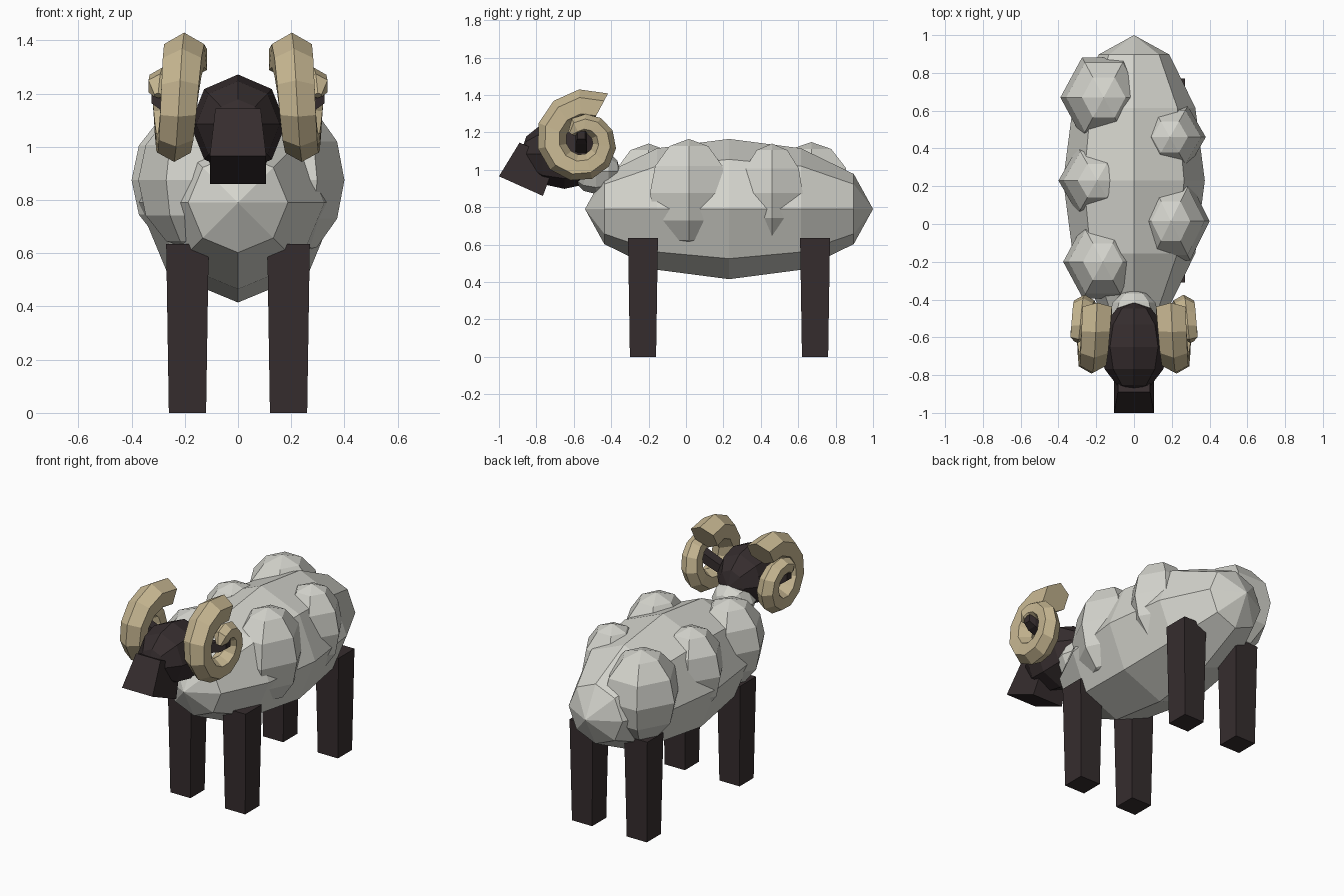
import bpy, bmesh
from math import sin, cos, pi, radians
from mathutils import Vector

if "Cube" in bpy.data.objects:
    bpy.data.objects.remove(bpy.data.objects["Cube"])


def material(name, rgb):
    m = bpy.data.materials.new(name)
    m.use_nodes = True
    m.diffuse_color = (*rgb, 1)
    m.node_tree.nodes["Principled BSDF"].inputs["Base Color"].default_value = (*rgb, 1)
    return m


WOOL = material("wool_grey", (0.66, 0.66, 0.61))
DARK = material("dark_brown", (0.036, 0.026, 0.027))
HORN = material("horn_tan", (0.58, 0.48, 0.29))


def loft(name, rings, mat):
    """Skin a list of equal-length rings and close both ends."""
    bm = bmesh.new()
    loops = [[bm.verts.new(p) for p in ring] for ring in rings]
    n = len(loops[0])
    for a, b in zip(loops, loops[1:]):
        for i in range(n):
            j = (i + 1) % n
            bm.faces.new((a[i], a[j], b[j], b[i]))
    bm.faces.new(loops[0])
    bm.faces.new(loops[-1])
    bmesh.ops.remove_doubles(bm, verts=bm.verts, dist=0.0005)
    bmesh.ops.recalc_face_normals(bm, faces=bm.faces)
    mesh = bpy.data.meshes.new(name)
    bm.to_mesh(mesh)
    bm.free()
    mesh.materials.append(mat)
    obj = bpy.data.objects.new(name, mesh)
    bpy.context.collection.objects.link(obj)
    return obj


def ellipsoid(name, centre, radii, segs, axis, mat, bands=6):
    """Faceted ball with its poles on the y or z axis."""
    rings = []
    for k in range(bands + 1):
        t = pi * k / bands
        ring = []
        for i in range(segs):
            a = 2 * pi * i / segs
            u, v, w = sin(t) * cos(a), sin(t) * sin(a), cos(t)
            d = (u, w, v) if axis == "y" else (u, v, w)
            ring.append([c + r * e for c, r, e in zip(centre, radii, d)])
        rings.append(ring)
    return loft(name, rings, mat)


# Body, neck and head
ellipsoid("body", (0, 0.23, 0.79), (0.375, 0.77, 0.375), 8, "y", WOOL)
ellipsoid("neck", (0, -0.48, 0.99), (0.13, 0.13, 0.12), 8, "y", WOOL)
ellipsoid("head", (0, -0.65, 1.085), (0.18, 0.235, 0.187), 8, "y", DARK)

# Wool tufts: x, y, radius x, radius y, top height
tufts = {
    "tuft_right_rear": (-0.16, 0.67, 0.23, 0.245, 1.148),
    "tuft_right_middle": (-0.195, 0.23, 0.205, 0.205, 1.135),
    "tuft_right_front": (-0.165, -0.2, 0.21, 0.225, 1.14),
    "tuft_left_front": (0.195, 0.015, 0.205, 0.24, 1.165),
    "tuft_left_rear": (0.19, 0.46, 0.19, 0.19, 1.14),
}
for name, (x, y, rx, ry, top) in tufts.items():
    ellipsoid(name, (x, y, 0.875), (rx, ry, top - 0.875), 6, "z", WOOL)


def quad(x, a, b):
    """Four corners spanning width x between two (y, z) points."""
    return [(-x, *a), (x, *a), (x, *b), (-x, *b)]


# Muzzle, widening towards its lower end
loft("muzzle", [quad(0.085, (-0.89, 1.145), (-0.69, 1.06)),
                quad(0.106, (-1.0, 0.965), (-0.765, 0.86))], DARK)


def leg(name, x, y):
    rings = []
    for z, hx, hy in ((0, 0.07, 0.07), (0.635, 0.08, 0.08)):
        rings.append([(x + sx * hx, y + sy * hy, z)
                      for sx, sy in ((-1, -1), (1, -1), (1, 1), (-1, 1))])
    loft(name, rings, DARK)


def horn(name, side, steps=14):
    """Flat-sided spiral that tapers and drifts outward to its tip."""
    rings = []
    for k in range(steps + 1):
        t = k / steps
        a = radians(62 + 445 * t)
        out = Vector((0, cos(a), sin(a)))
        mid = Vector((0.195 + 0.105 * t, -0.553, 1.152)) + out * (0.2 - 0.125 * t)
        r = (0.09 - 0.042 * t) * (0.35 if k == steps else 1)
        ring = []
        for i in range(6):
            b = pi * i / 3
            p = mid + out * r * cos(b) + Vector((r * sin(b), 0, 0))
            ring.append((p.x * side, p.y, p.z))
        rings.append(ring)
    loft(name, rings, HORN)


def ear(name, side):
    rings = []
    for x, z, r in ((0.1, 1.1, 0.04), (0.29, 1.17, 0.045), (0.325, 1.185, 0.03)):
        rings.append([(side * x, -0.56 + r * cos(pi * i / 2 + pi / 4),
                       z + r * sin(pi * i / 2 + pi / 4)) for i in range(4)])
    loft(name, rings, DARK)


# Paired parts
for label, side in (("left", 1), ("right", -1)):
    leg("front_leg_" + label, side * 0.19, -0.23)
    leg("back_leg_" + label, side * 0.19, 0.69)
    horn("horn_" + label, side)
    ear("ear_" + label, side)
